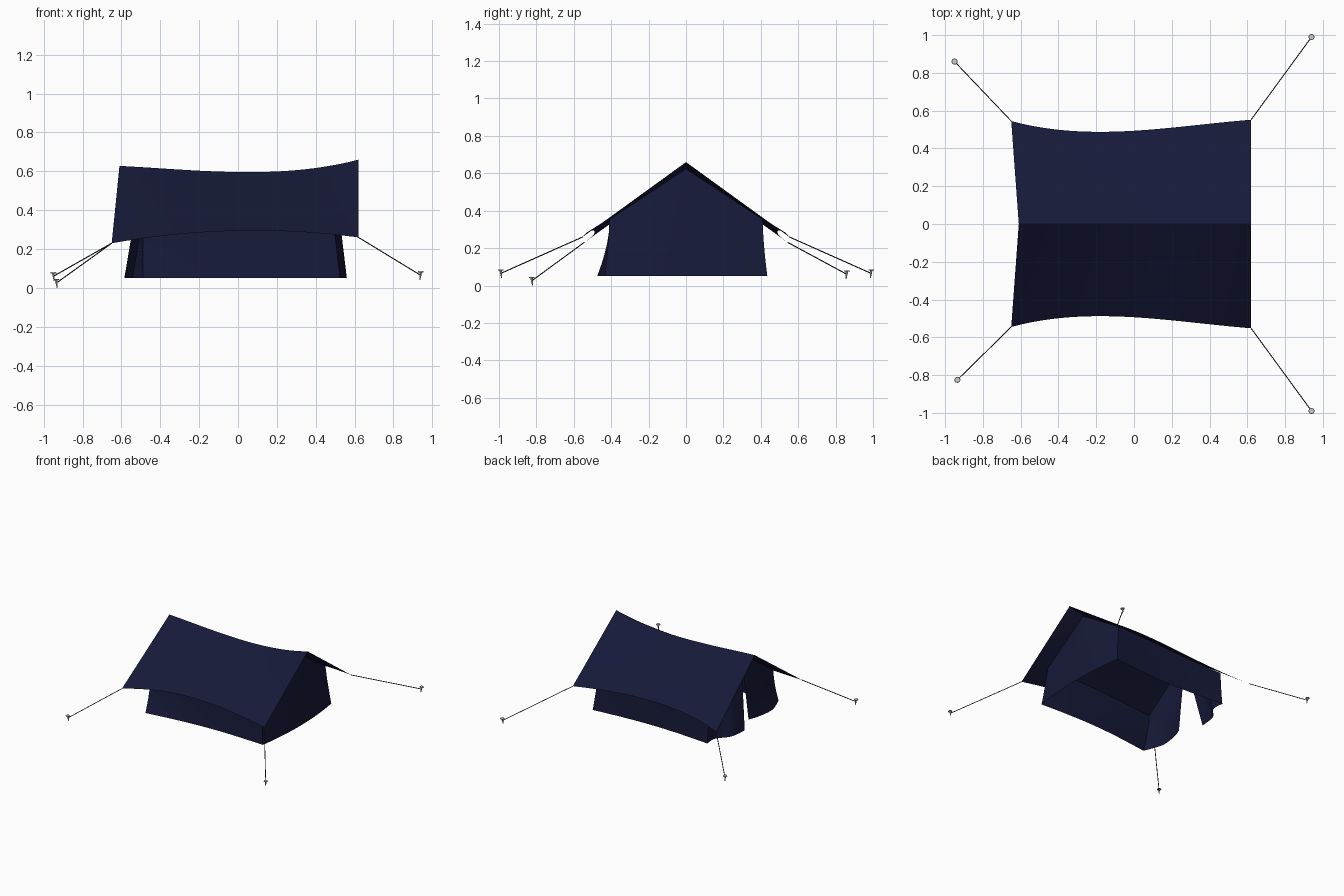
import bpy, bmesh, math
from mathutils import Vector

if "Cube" in bpy.data.objects:
    bpy.data.objects.remove(bpy.data.objects["Cube"])


def material(name, rgb):
    m = bpy.data.materials.new(name)
    m.diffuse_color = (*rgb, 1)
    m.use_nodes = True
    m.node_tree.nodes["Principled BSDF"].inputs["Base Color"].default_value = m.diffuse_color
    return m


NAVY = material("navy_canvas", (0.008, 0.01, 0.04))
DARK = material("dark_cord", (0.03, 0.03, 0.03))


def curve_at(pts, x):
    # smooth polynomial through a few points
    total = 0
    for i, (xi, yi) in enumerate(pts):
        for j, (xj, _) in enumerate(pts):
            if i != j:
                yi *= (x - xj) / (xi - xj)
        total += yi
    return total


def polyline(pts, s):
    # Catmull-Rom through points, s in 0..1
    f = s * (len(pts) - 1)
    i = min(int(f), len(pts) - 2)
    f -= i
    p = [Vector(pts[max(0, min(len(pts) - 1, k))]) for k in range(i - 1, i + 3)]
    return 0.5 * (2 * p[1] + (p[2] - p[0]) * f
                  + (2 * p[0] - 5 * p[1] + 4 * p[2] - p[3]) * f * f
                  + (3 * p[1] - p[0] - 3 * p[2] + p[3]) * f ** 3)


def finish(bm, name, mat=None, angle=35):
    me = bpy.data.meshes.new(name)
    bm.to_mesh(me)
    bm.free()
    ob = bpy.data.objects.new(name, me)
    bpy.context.collection.objects.link(ob)
    if mat:
        me.materials.append(mat)
    bpy.ops.object.select_all(action='DESELECT')
    ob.select_set(True)
    bpy.context.view_layer.objects.active = ob
    bpy.ops.object.shade_smooth_by_angle(angle=math.radians(angle))
    return ob


def sheet(name, nu, nv, fn):
    # cloth grid from a function of u, v in 0..1
    bm = bmesh.new()
    g = [[bm.verts.new(fn(u / nu, v / nv)) for v in range(nv + 1)] for u in range(nu + 1)]
    for u in range(nu):
        for v in range(nv):
            bm.faces.new((g[u][v], g[u + 1][v], g[u + 1][v + 1], g[u][v + 1]))
    bmesh.ops.recalc_face_normals(bm, faces=bm.faces)
    return finish(bm, name, NAVY)


RIDGE_Z = [(-0.63, 0.627), (-0.2, 0.602), (0.2, 0.60), (0.62, 0.66)]
EAVE_Z = [(-0.65, 0.23), (-0.3, 0.277), (0.1, 0.295), (0.62, 0.26)]
EAVE_Y = [(-0.65, 0.545), (-0.2, 0.488), (0.2, 0.51), (0.62, 0.552)]


def roof_z(x, y):
    k = abs(y) / curve_at(EAVE_Y, x)
    return curve_at(RIDGE_Z, x) * (1 - k) + curve_at(EAVE_Z, x) * k


# Sagging roof fly
def roof(u, v):
    k = 2 * v - 1
    x = -0.65 + 1.27 * u
    z = roof_z(x, k * curve_at(EAVE_Y, x))
    return (x + 0.04 * (1 - abs(k)) * (1 - u), k * curve_at(EAVE_Y, x), z)


fly = sheet("roof_fly", 32, 16, roof)
if fly.data.polygons[0].normal.z < 0:
    fly.data.flip_normals()

# Side walls, flaring at the hem
HEM = 0.05


def side_wall(side):
    y_open = 0.475 if side < 0 else 0.43

    def fn(u, t):
        x = (-0.49 + 1.015 * u) * (1 - t) + (-0.49 + 0.98 * u) * t
        hem_y = y_open * (1 - u) + 0.435 * u - 0.03 * math.sin(math.pi * u)
        top_y = 0.41 - 0.012 * math.sin(math.pi * u)
        y = top_y + (hem_y - top_y) * (1 - t) ** 1.6
        return (x, side * y, HEM + (roof_z(x, top_y) - 0.008 - HEM) * t)
    return fn


for side, label in ((-1, "front"), (1, "back")):
    sheet(label + "_wall", 24, 8, side_wall(side))


# Closed end, bulging outwards
def closed_end(u, t):
    k = 2 * u - 1
    x = 0.525 + (0.49 - 0.525) * t + 0.035 * (1 - k * k) * (1 - t)
    y = k * (0.41 + 0.025 * (1 - t) ** 1.6)
    return (x, y, HEM + (roof_z(x, k * 0.41) - 0.008 - HEM) * t)


sheet("closed_end", 20, 12, closed_end)


# Open end with two loose door flaps
def flap(path):
    side = 1 if path[0][1] > 0 else -1

    def fn(u, t):
        low = polyline(path, u)
        top = Vector((-0.49, side * 0.41 * (1 - u)))
        p = top + (low - top) * ((1 - t) ** (1 + 0.6 * (1 - u)))
        return (p.x, p.y, HEM + (roof_z(-0.49, top.y) - 0.008 - HEM) * t)
    return fn


sheet("back_door_flap", 24, 14, flap([(-0.49, 0.43), (-0.49, 0.33), (-0.565, 0.23), (-0.585, 0.09)]))
sheet("front_door_flap", 24, 14, flap([(-0.49, -0.475), (-0.545, -0.32), (-0.53, -0.17), (-0.50, -0.08)]))


# Guy ropes and pegs
def rod(bm, a, b, r1, r2, n):
    a, b = Vector(a), Vector(b)
    d = b - a
    mat = d.to_track_quat('Z', 'Y').to_matrix().to_4x4()
    mat.translation = (a + b) / 2
    bmesh.ops.create_cone(bm, cap_ends=True, segments=n, radius1=r1, radius2=r2,
                          depth=d.length, matrix=mat)


PEGS = [(0.94, -0.99, 0.04), (0.94, 0.99, 0.04), (-0.95, 0.86, 0.035), (-0.935, -0.825, 0.0)]
for i, (x, y, z) in enumerate(PEGS, 1):
    sx, sy = math.copysign(1, x), math.copysign(1, y)
    ex = 0.62 if x > 0 else -0.65
    ey = curve_at(EAVE_Y, ex) * sy
    bm = bmesh.new()
    rod(bm, (ex, ey, curve_at(EAVE_Z, ex)), (x, y, z + 0.025), 0.003, 0.003, 6)
    finish(bm, f"guy_rope_{i}", DARK)
    bm = bmesh.new()
    tip, neck = (x - 0.004 * sx, y - 0.004 * sy, z), (x, y, z + 0.04)
    rod(bm, tip, neck, 0.002, 0.007, 8)
    rod(bm, neck, (x, y, z + 0.046), 0.016, 0.014, 12)
    finish(bm, f"peg_{i}")
